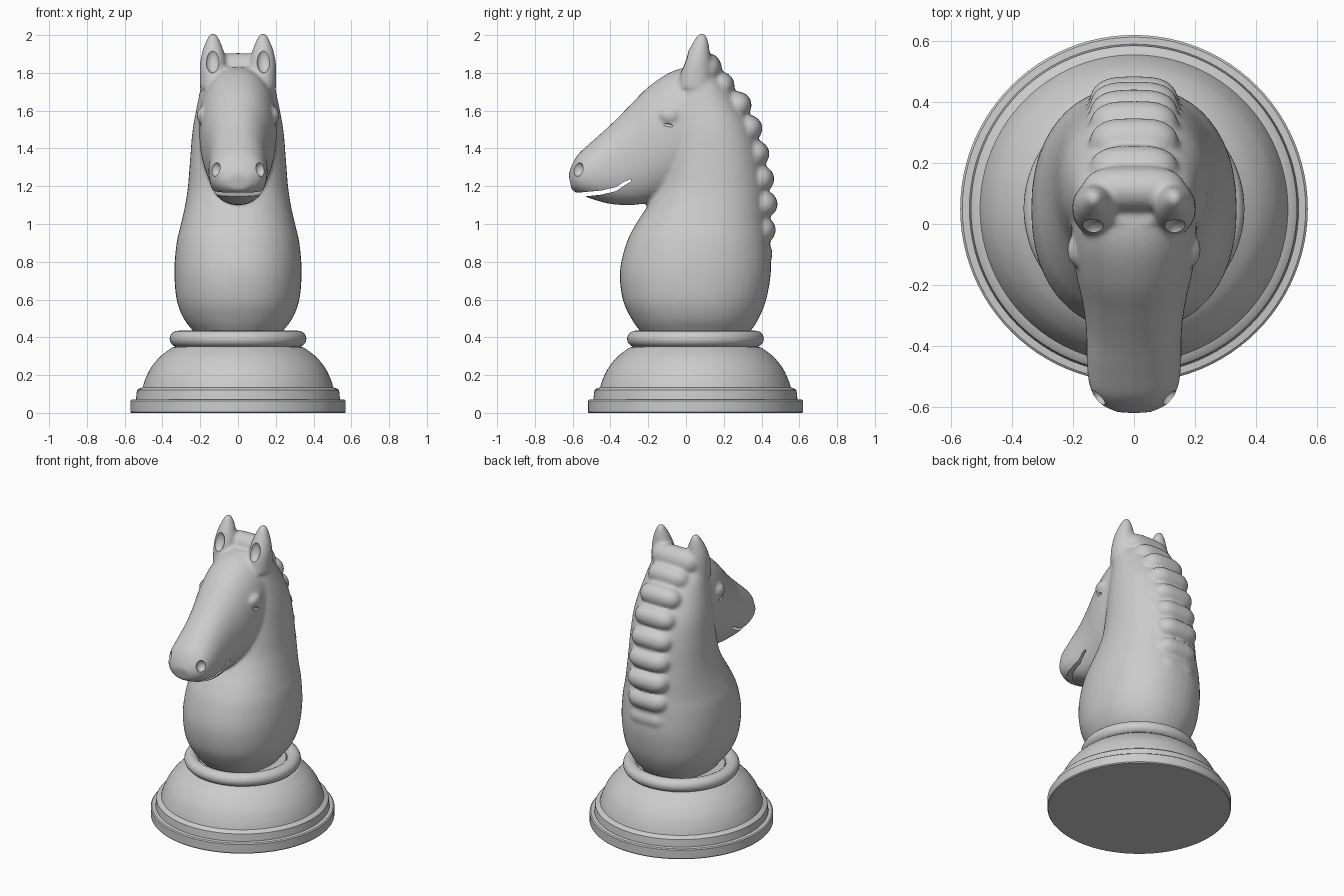
import bpy, bmesh, math
from mathutils import Vector

cube = bpy.data.objects.get("Cube")
if cube:
    bpy.data.objects.remove(cube, do_unlink=True)

stone = bpy.data.materials.new("light_grey")
stone.use_nodes = True
GREY = (0.6, 0.6, 0.6, 1)
stone.diffuse_color = GREY
stone.node_tree.nodes["Principled BSDF"].inputs["Base Color"].default_value = GREY


def make_object(name, bm, smooth_angle=40):
    bmesh.ops.recalc_face_normals(bm, faces=bm.faces)
    mesh = bpy.data.meshes.new(name)
    bm.to_mesh(mesh)
    bm.free()
    mesh.materials.append(stone)
    obj = bpy.data.objects.new(name, mesh)
    bpy.context.collection.objects.link(obj)
    shade(obj, smooth_angle)
    return obj


def shade(obj, angle):
    bpy.ops.object.select_all(action="DESELECT")
    obj.select_set(True)
    bpy.context.view_layer.objects.active = obj
    bpy.ops.object.shade_smooth_by_angle(angle=math.radians(angle))


def refine(rows, steps=5):
    """Smooth curve through every row of numbers."""
    rows = [Vector(r) for r in rows]
    out = []
    for i in range(len(rows) - 1):
        a, b, c, d = (rows[max(0, min(len(rows) - 1, i + k))] for k in (-1, 0, 1, 2))
        for s in range(steps):
            t = s / steps
            out.append(b + (c - a) * (t / 2) + (a * 2 - b * 5 + c * 4 - d) * (t * t / 2)
                       + (b * 3 - a - c * 3 + d) * (t ** 3 / 2))
    return out + [rows[-1]]


def squash(v, power):
    return math.copysign(abs(v) ** power, v)


def loft(bm, rows, x=0, power=0.9, sides=48):
    """Each row: y and z of one edge, y and z of the other edge, half width."""
    rings = []
    for y1, z1, y2, z2, w in refine(rows):
        ring = []
        for k in range(sides):
            a = math.tau * k / sides
            c, s = squash(math.cos(a), power), squash(math.sin(a), power)
            ring.append(bm.verts.new((x + w * s, (y1 + y2 + (y1 - y2) * c) / 2,
                                      (z1 + z2 + (z1 - z2) * c) / 2)))
        rings.append(ring)
    faces = [bm.faces.new(rings[0]), bm.faces.new(rings[-1][::-1])]
    for r, q in zip(rings, rings[1:]):
        for k in range(sides):
            n = (k + 1) % sides
            faces.append(bm.faces.new((r[n], r[k], q[k], q[n])))
    bmesh.ops.recalc_face_normals(bm, faces=faces)


def blob(bm, centre, radii, tilt=0, x_power=1):
    """Ellipsoid tilted about x; a low x_power makes it a rounded roll."""
    verts = bmesh.ops.create_uvsphere(bm, u_segments=32, v_segments=20, radius=1)["verts"]
    ct, st = math.cos(tilt), math.sin(tilt)
    for v in verts:
        x, y, z = squash(v.co.x, x_power) * radii[0], v.co.y * radii[1], v.co.z * radii[2]
        v.co = Vector(centre) + Vector((x, y * ct - z * st, y * st + z * ct))


def lathe(name, profile, y):
    bm = bmesh.new()
    pts = [bm.verts.new((r, y, z)) for r, z in profile]
    edges = [bm.edges.new(p) for p in zip(pts, pts[1:])]
    bmesh.ops.spin(bm, geom=pts + edges, cent=(0, y, 0), axis=(0, 0, 1),
                   angle=math.tau, steps=96)
    bmesh.ops.remove_doubles(bm, verts=bm.verts, dist=0.0005)
    return make_object(name, bm, 35)


# Stepped, domed base with a rolled collar
dome = [tuple(p) for p in refine([(0.505, 0.135), (0.49, 0.18), (0.46, 0.24),
                                  (0.41, 0.3), (0.35, 0.345)])]
lathe("base", [(0, 0), (0.565, 0), (0.57, 0.006), (0.57, 0.064), (0.563, 0.07), (0.54, 0.072),
               (0.535, 0.12), (0.528, 0.127)] + dome + [(0.3, 0.36), (0.27, 0.4), (0, 0.4)], 0.05)
collar = [(0.318 + 0.044 * math.cos(a), 0.392 + 0.043 * math.sin(a))
          for a in (math.tau * k / 20 for k in range(21))]
lathe("collar", collar, 0.05)

body = bmesh.new()

# Neck and chest: height, front y, back y, half width
neck = [(0.37, -0.18, 0.29, 0.19), (0.43, -0.24, 0.34, 0.235), (0.5, -0.29, 0.385, 0.288),
        (0.6, -0.335, 0.425, 0.325), (0.75, -0.35, 0.45, 0.337), (0.9, -0.315, 0.445, 0.325),
        (1.0, -0.265, 0.435, 0.302), (1.1, -0.2, 0.43, 0.28), (1.2, -0.15, 0.42, 0.265),
        (1.35, -0.12, 0.4, 0.253), (1.5, -0.1, 0.36, 0.24), (1.65, -0.08, 0.28, 0.212),
        (1.76, -0.05, 0.2, 0.185), (1.83, 0, 0.13, 0.13)]
loft(body, [(b, z, f, z, w) for z, f, b, w in neck])

# Head: top line y z, jaw line y z, half width
loft(body, [(0.16, 1.8, 0.28, 1.35, 0.17), (0.03, 1.83, 0.12, 1.25, 0.2),
            (-0.08, 1.805, -0.03, 1.17, 0.205), (-0.2, 1.725, -0.13, 1.13, 0.19),
            (-0.3, 1.625, -0.2, 1.112, 0.17), (-0.4, 1.525, -0.29, 1.1, 0.157),
            (-0.5, 1.435, -0.4, 1.106, 0.155), (-0.57, 1.37, -0.49, 1.13, 0.145),
            (-0.605, 1.31, -0.56, 1.155, 0.115), (-0.622, 1.26, -0.605, 1.18, 0.06)])

# Braided mane rolls following the crest: outer y, z, outward tilt
for y, z, tilt in [(0.23, 1.79, 0.9), (0.335, 1.67, 0.6), (0.4, 1.53, 0.35), (0.44, 1.385, 0.2),
                   (0.467, 1.245, 0.1), (0.485, 1.105, 0), (0.475, 0.965, -0.05),
                   (0.458, 0.84, -0.05)]:
    r = 0.085
    blob(body, (0, y - r * math.cos(tilt), z - r * math.sin(tilt)), (0.147, r, 0.076), tilt, 0.6)
blob(body, (0, 0.115, 1.82), (0.17, 0.075, 0.085), 0, 0.6)

# Ears and eyeballs
for side in (-1, 1):
    loft(body, [(0.14, 1.72, -0.04, 1.72, 0.07), (0.135, 1.85, -0.025, 1.82, 0.07),
                (0.125, 1.92, 0.005, 1.9, 0.058), (0.117, 1.97, 0.035, 1.96, 0.038),
                (0.105, 2.0, 0.058, 1.995, 0.022), (0.09, 2.012, 0.075, 2.01, 0.008)],
         side * 0.132, 1)
    blob(body, (side * 0.185, -0.085, 1.575), (0.035, 0.055, 0.045))

horse = make_object("horse_head", body)

# Cutters: mouth slit, ear hollows, nostrils and eye corners
cut = bmesh.new()
slit = [(-0.7, 1.148, 0.02), (-0.55, 1.156, 0.012), (-0.45, 1.166, 0.011),
        (-0.37, 1.185, 0.011), (-0.325, 1.215, 0.01), (-0.29, 1.232, 0.006)]
outline = [(y, z + h) for y, z, h in slit] + [(y, z - h) for y, z, h in reversed(slit)]
face = cut.faces.new([cut.verts.new((-0.3, y, z)) for y, z in outline])
swept = bmesh.ops.extrude_face_region(cut, geom=[face])["geom"]
bmesh.ops.translate(cut, vec=(0.6, 0, 0), verts=[g for g in swept if isinstance(g, bmesh.types.BMVert)])
for side in (-1, 1):
    blob(cut, (side * 0.135, -0.02, 1.865), (0.038, 0.04, 0.066), -0.25)
    blob(cut, (side * 0.12, -0.572, 1.29), (0.03, 0.032, 0.038))
    blob(cut, (side * 0.215, -0.03, 1.635), (0.022, 0.02, 0.017), 0.5)
    blob(cut, (side * 0.212, -0.1, 1.525), (0.02, 0.035, 0.011), -0.2)
cutter = make_object("detail_cutter", cut)
cutter.hide_render = True

# Fuse the body, soften the joins, then carve the details
fuse = horse.modifiers.new("fuse", "REMESH")
fuse.mode, fuse.voxel_size = "VOXEL", 0.011
soften = horse.modifiers.new("soften", "SMOOTH")
soften.factor, soften.iterations = 0.5, 7
carve = horse.modifiers.new("carve", "BOOLEAN")
carve.operation, carve.object, carve.solver = "DIFFERENCE", cutter, "EXACT"
bpy.context.view_layer.update()
shaped = bpy.data.meshes.new_from_object(horse.evaluated_get(bpy.context.evaluated_depsgraph_get()))
horse.modifiers.clear()
horse.data = shaped
shaped.materials.clear()
shaped.materials.append(stone)
bpy.data.objects.remove(cutter, do_unlink=True)
shade(horse, 40)
